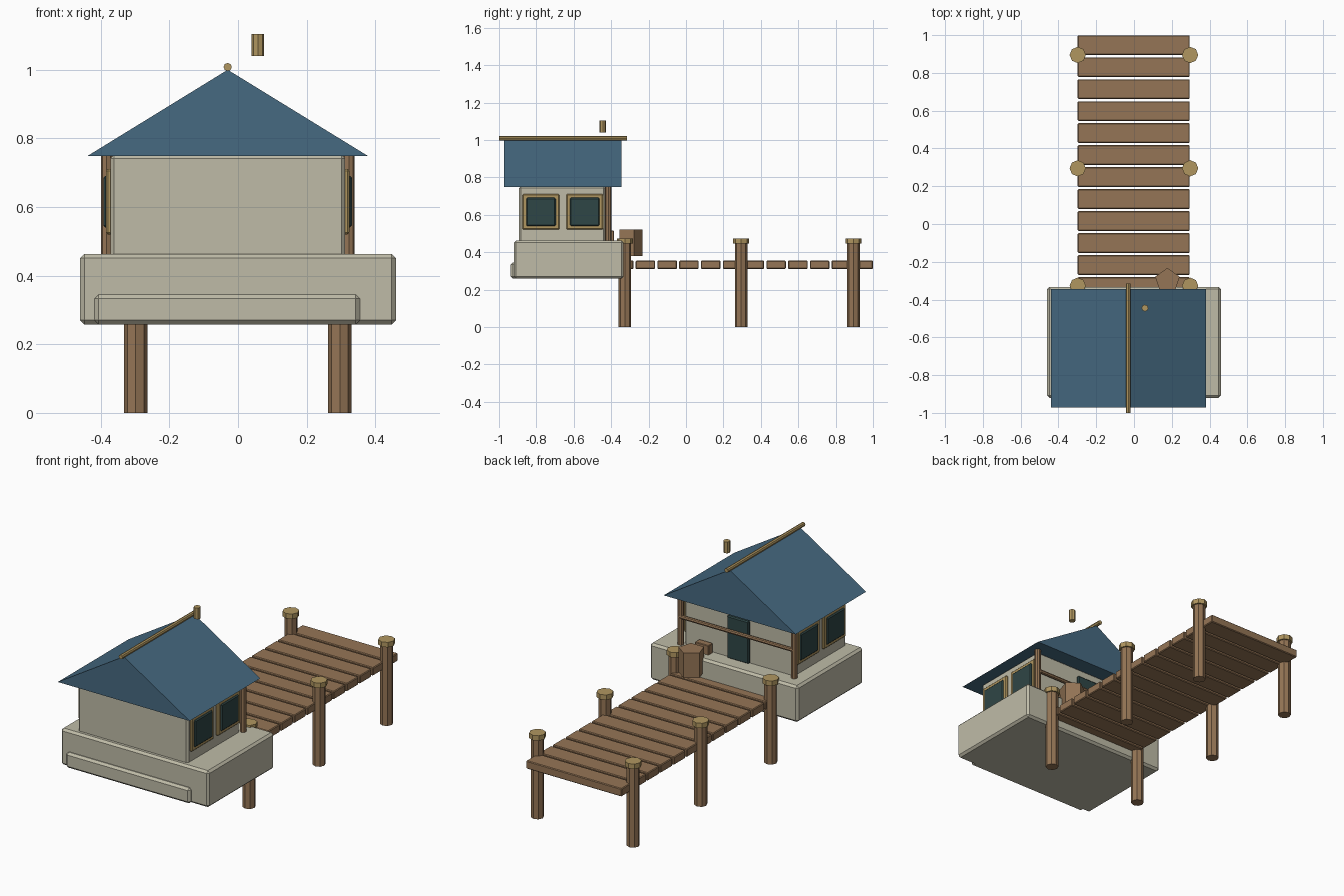
import bpy, bmesh, math
from mathutils import Matrix, Vector

old = bpy.data.objects.get("Cube")
if old:
    bpy.data.objects.remove(old, do_unlink=True)


def material(name, r, g, b):
    m = bpy.data.materials.new(name)
    m.use_nodes = True
    m.diffuse_color = (r, g, b, 1)
    m.node_tree.nodes["Principled BSDF"].inputs["Base Color"].default_value = (r, g, b, 1)
    return m


PLASTER = material("plaster", 0.52, 0.50, 0.39)
ROOF = material("blue roof", 0.061, 0.143, 0.22)
WOOD = material("brown wood", 0.30, 0.178, 0.092)
TAN = material("tan wood", 0.434, 0.305, 0.117)
GLASS = material("dark teal", 0.028, 0.061, 0.061)


def finish(name, bm, mat):
    bmesh.ops.recalc_face_normals(bm, faces=bm.faces)
    mesh = bpy.data.meshes.new(name)
    bm.to_mesh(mesh)
    bm.free()
    mesh.materials.append(mat)
    ob = bpy.data.objects.new(name, mesh)
    bpy.context.scene.collection.objects.link(ob)
    return ob


def box(name, x, y, z, mat, bevel=0.0):
    """Box from (min, max) ranges, with chamfered edges."""
    bm = bmesh.new()
    bmesh.ops.create_cube(bm, size=1)
    for v in bm.verts:
        v.co = Vector([(r[0] + r[1]) / 2 + c * (r[1] - r[0])
                       for r, c in zip((x, y, z), v.co)])
    if bevel:
        bmesh.ops.bevel(bm, geom=bm.edges[:], offset=bevel, segments=1,
                        affect='EDGES', clamp_overlap=True)
    return finish(name, bm, mat)


def rod(name, start, end, radius, mat, sides=8, turn=0.0):
    """Flat-sided cylinder between two points."""
    a, b = Vector(start), Vector(end)
    bm = bmesh.new()
    bmesh.ops.create_cone(bm, cap_ends=True, segments=sides, radius1=radius,
                          radius2=radius, depth=(b - a).length)
    rot = (b - a).to_track_quat('Z', 'Y').to_matrix().to_4x4()
    bm.transform(Matrix.Translation((a + b) / 2) @ rot @ Matrix.Rotation(turn, 4, 'Z'))
    return finish(name, bm, mat)


CX = -0.03          # centre line of the cabin
HALF = 0.342        # half width of the cabin

# Foundation, front ledge and cabin walls
box("foundation", (-0.46, 0.46), (-0.92, -0.333), (0.258, 0.463), PLASTER, 0.012)
box("front_ledge", (-0.418, 0.355), (-0.937, -0.86), (0.258, 0.345), PLASTER, 0.012)
box("cabin_walls", (CX - HALF, CX + HALF), (-0.893, -0.43), (0.45, 0.752), PLASTER, 0.01)

# Gable roof
bm = bmesh.new()
profile = [(CX - 0.41, 0.748), (CX + 0.41, 0.748), (CX, 1.0)]
gable = bm.faces.new([bm.verts.new((x, -0.972, z)) for x, z in profile])
ext = bmesh.ops.extrude_face_region(bm, geom=[gable], use_keep_orig=True)
bmesh.ops.translate(bm, vec=(0, 0.627, 0),
                    verts=[g for g in ext["geom"] if isinstance(g, bmesh.types.BMVert)])
finish("roof", bm, ROOF)
rod("ridge_pole", (CX, -1.0, 1.008), (CX, -0.315, 1.008), 0.012, TAN)
rod("chimney", (0.058, -0.445, 1.04), (0.058, -0.445, 1.104), 0.018, TAN)

# Side windows: frame with raised pane
for side, label in ((1, "left"), (-1, "right")):
    for i, yc in enumerate((-0.775, -0.541)):
        def span(depth0, depth1):
            return sorted((CX + side * (HALF + depth0), CX + side * (HALF + depth1)))
        for part, s, d, mat in (("frame", 0.0, 0.013, TAN), ("pane", 0.02, 0.02, GLASS)):
            box(f"window_{part}_{label}_{i + 1}", span(-0.01, d),
                (yc - 0.099 + s, yc + 0.099 - s), (0.52 + s, 0.711 - s), mat, 0.006)

# Back porch: door, corner posts, rail and crate
box("door", (CX - 0.068, CX + 0.068), (-0.44, -0.415), (0.46, 0.70), GLASS, 0.006)
for side, label in ((1, "left"), (-1, "right")):
    px = CX + side * 0.353
    rod(f"porch_post_{label}", (px, -0.415, 0.455), (px, -0.415, 0.75), 0.017, WOOD)
rod("porch_rail", (CX - 0.353, -0.408, 0.62), (CX + 0.353, -0.408, 0.62), 0.011, WOOD)
box("crate", (0.13, 0.215), (-0.425, -0.385), (0.46, 0.516), WOOD, 0.003)

# Dock planks
for i in range(12):
    yc = 0.947 - 0.1164 * i
    box(f"dock_plank_{i + 1}", (-0.298, 0.295), (yc - 0.052, yc + 0.052),
        (0.31, 0.355), WOOD, 0.004)

# Dock posts with caps
for i, y in enumerate((-0.327, 0.295, 0.895)):
    for x, label in ((0.297, "left"), (-0.298, "right")):
        rod(f"dock_post_{label}_{i + 1}", (x, y, 0), (x, y, 0.46), 0.034, WOOD)
        rod(f"dock_post_cap_{label}_{i + 1}", (x, y, 0.446), (x, y, 0.474), 0.043, TAN)

# Five-sided barrel, one corner towards the dock end
barrel = rod("barrel", (0.177, -0.30, 0.38), (0.177, -0.30, 0.52), 0.068, WOOD, sides=5)
top = max(v.co.y for v in barrel.data.vertices)
if top < -0.30 + 0.067:
    barrel.data.transform(Matrix.Translation((0.177, -0.30, 0))
                          @ Matrix.Rotation(math.pi, 4, 'Z')
                          @ Matrix.Translation((-0.177, 0.30, 0)))
